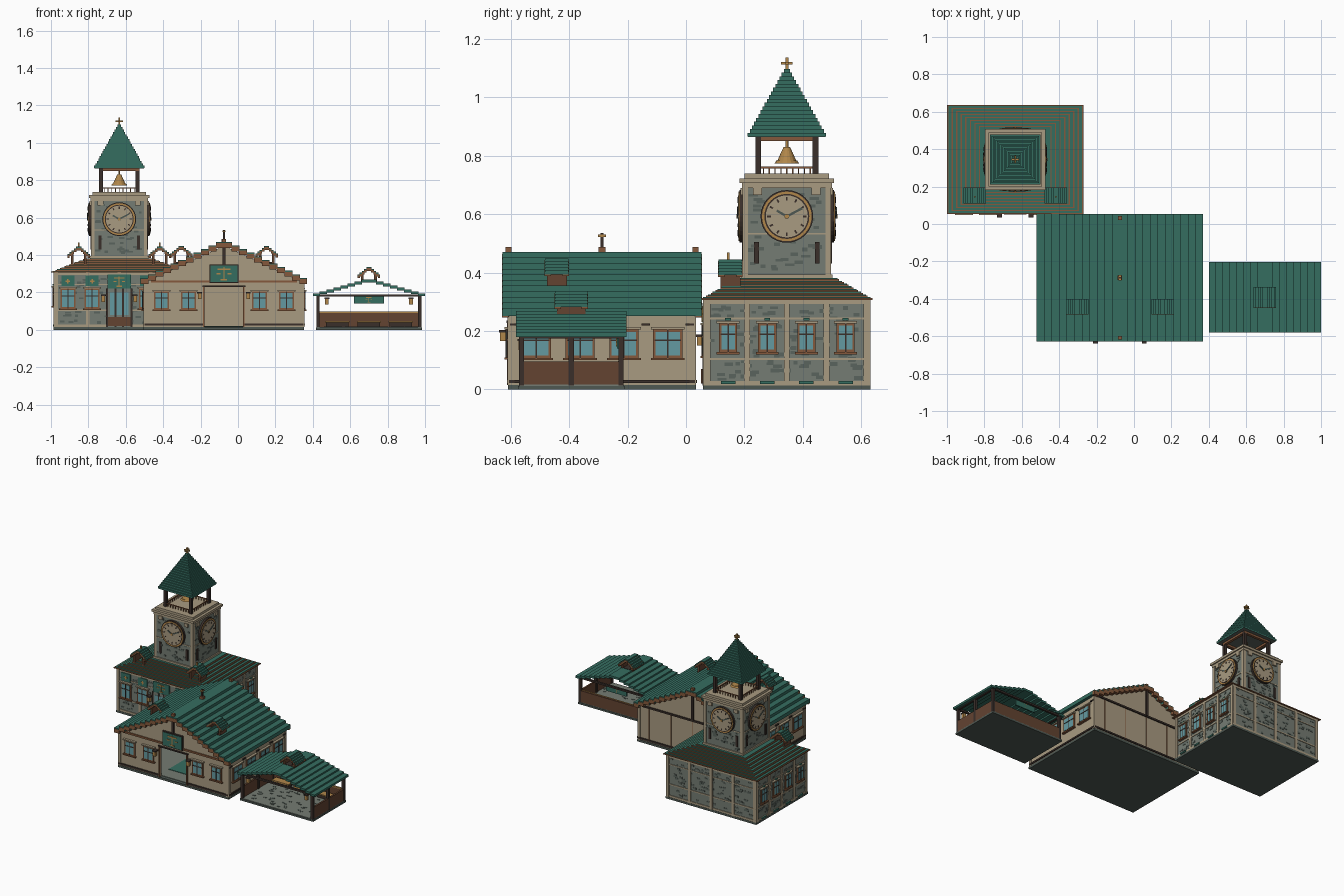
import bpy, bmesh, math, random
from mathutils import Matrix, Vector

random.seed(4)
if "Cube" in bpy.data.objects:
    bpy.data.objects.remove(bpy.data.objects["Cube"])

HEX = dict(teal="356D60", tan="A99B81", stone="757C73", dark_stone="5A645D", brown="634331",
           dark_wood="3A2F2A", trim="85593C", gold="B0864A", glass="649AA1", base="4E5852")
MATS, PARTS = {}, {}


def linear(v):
    return v / 12.92 if v <= 0.04045 else ((v + 0.055) / 1.055) ** 2.4


for key, code in HEX.items():
    rgba = [linear(int(code[i:i + 2], 16) / 255) for i in (0, 2, 4)] + [1]
    m = bpy.data.materials.new(key)
    m.use_nodes = True
    m.diffuse_color = rgba
    m.node_tree.nodes["Principled BSDF"].inputs["Base Color"].default_value = rgba
    MATS[key] = m


def mesh(name, mat):
    return PARTS.setdefault((name, mat), bmesh.new()) if (name, mat) not in PARTS else PARTS[name, mat]


def box(name, mat, x, y, z, frame=Matrix()):
    """Box from three (low, high) ranges, placed in a frame."""
    mid = Vector([(a + b) / 2 for a, b in (x, y, z)])
    size = [b - a for a, b in (x, y, z)]
    bmesh.ops.create_cube(mesh(name, mat), size=1,
                          matrix=frame @ Matrix.Translation(mid) @ Matrix.Diagonal((*size, 1)))


def slab(name, mat, hx, hy, z0, z1, frame):
    box(name, mat, (-hx, hx), (-hy, hy), (z0, z1), frame)


def disc(name, mat, r1, r2, depth, frame, n=24):
    bmesh.ops.create_cone(mesh(name, mat), cap_ends=True, segments=n, radius1=r1, radius2=r2,
                          depth=depth, matrix=frame)


def prism(name, mat, profile, y0, y1, frame):
    bm = mesh(name, mat)
    face = bm.faces.new([bm.verts.new(frame @ Vector((x, y0, z))) for x, z in profile])
    new = bmesh.ops.extrude_face_region(bm, geom=[face])["geom"]
    bmesh.ops.translate(bm, vec=(0, y1 - y0, 0), verts=[v for v in new if isinstance(v, bmesh.types.BMVert)])


def side(frame, k, dist):
    """Frame whose x runs along wall k, with -y pointing out of it."""
    return frame @ Matrix.Rotation(k * math.pi / 2, 4, "Z") @ Matrix.Translation((0, -dist, 0))


def plate(name, mat, wall, u, w, z0, z1, d):
    box(name, mat, (u - w / 2, u + w / 2), (-d, 0.002), (z0, z1), wall)


def window(name, wall, u, w, z0, z1):
    plate(name, "trim", wall, u, w, z0, z1, 0.008)
    plate(name, "glass", wall, u, w - 0.016, z0 + 0.008, z1 - 0.008, 0.010)
    plate(name, "dark_wood", wall, u, 0.005, z0, z1, 0.012)
    zm = z0 + (z1 - z0) * 0.6
    plate(name, "dark_wood", wall, u, w - 0.01, zm, zm + 0.005, 0.012)
    for z in (z0 - 0.008, z1):
        plate(name, "tan" if z > z0 else "trim", wall, u, w + 0.016, z, z + 0.008, 0.016)


def stones(name, wall, half, z0, z1, n):
    for _ in range(n):
        w, h = random.uniform(0.015, 0.035), random.uniform(0.008, 0.014)
        u, z = random.uniform(w - half, half - w), random.uniform(z0, z1 - h)
        plate(name, "dark_stone", wall, u, w, z, z + h, 0.002)


def gable_roof(name, frame, half, hy, top, drop, n, thick, edge=None):
    step = half / n
    for i in range(n):
        z = top - drop * i
        for s in (-1, 1):
            x = sorted((s * step * i, s * step * (i + 1) + s * 0.002 * (i < n - 1)))
            box(name, "teal", x, (-hy, hy), (z - thick, z), frame)
            if edge:
                for e in (-1, 1):
                    box(name + "_edge", edge, x, sorted((e * (hy - 0.02), e * (hy + 0.002))),
                        (z - thick - 0.006, z - 0.006), frame)


def dormer(name, x, y, z0, top, hy=0.04):
    f = Matrix.Translation((x, y, 0))
    gable_roof(name + "_roof", f, 0.06, hy, top, 0.01, 5, 0.014, "trim")
    for s in (-1, 1):
        box(name + "_wall", "brown", sorted((s * 0.028, s * 0.042)), (0.006 - hy, hy - 0.006), (z0, top - 0.036), f)
    slab(name + "_wall", "dark_wood", 0.042, hy - 0.006, z0, z0 + 0.012, f)


def balance(name, wall, u, z, s, d):
    """Gold ornament: post, beam and two hanging pans."""
    for du, w, a, b in ((0, 0.1, -0.5, 0.5), (0, 1, 0.3, 0.42), (-0.42, 0.3, -0.05, 0.05),
                        (0.42, 0.3, -0.05, 0.05), (0, 0.5, -0.5, -0.4)):
        plate(name, "gold", wall, u + du * s, w * s, z + a * s, z + b * s, d)


def lantern(name, frame, u, z, d=0.02):
    box(name, "gold", (u - 0.01, u + 0.01), (-d - 0.012, -d + 0.008), (z, z + 0.03), frame)
    box(name, "dark_wood", (u - 0.013, u + 0.013), (-d - 0.015, 0), (z + 0.03, z + 0.038), frame)


# Clock hall: walls, pilasters, windows and hip roof
A = Matrix.Translation((-0.635, 0.345, 0))
AX, AY = 0.345, 0.28
slab("hall_base", "base", AX + 0.006, AY + 0.006, 0, 0.014, A)
slab("hall_walls", "stone", AX, AY, 0.014, 0.312, A)
for k in range(4):
    half, dist = (AX, AY) if k % 2 == 0 else (AY, AX)
    w = side(A, k, dist)
    stones("hall_stones", w, half, 0.03, 0.29, 110)
    for z, h in ((0.014, 0.014), (0.1, 0.008), (0.24, 0.006), (0.292, 0.02)):
        plate("hall_bands", "tan", w, 0, half * 2 + 0.006, z, z + h, 0.004)
    for i in range(5):
        plate("hall_pilasters", "tan", w, (i / 2 - 1) * (half - 0.008), 0.02, 0.014, 0.312, 0.006)
    if k % 2:
        for i in range(4):
            u = (i - 1.5) * 0.134
            window("hall_window", w, u, 0.062, 0.128, 0.226)
            plate("hall_planter", "teal", w, u, 0.05, 0.018, 0.028, 0.01)
            plate("hall_window_sprig", "teal", w, u, 0.02, 0.236, 0.244, 0.012)
front = side(A, 0, AY)
for u in (-0.275, -0.145, 0.145, 0.275):
    window("hall_window", front, u, 0.08, 0.115, 0.22)
    plate("hall_sign", "teal", front, u, 0.07, 0.234, 0.29, 0.007)
    plate("hall_sign", "gold", front, u, 0.024, 0.257, 0.265, 0.009)
    plate("hall_sign", "gold", front, u, 0.008, 0.249, 0.273, 0.009)
plate("hall_door", "stone", front, 0, 0.14, 0.014, 0.22, 0.007)
plate("hall_door", "glass", front, 0, 0.1, 0.08, 0.2, 0.008)
for u in (-0.065, -0.02, 0.02, 0.065):
    plate("hall_door", "dark_wood", front, u, 0.01, 0.014, 0.22, 0.009)
plate("hall_bench", "brown", front, 0, 0.12, 0.02, 0.07, 0.014)
plate("hall_door_sign", "teal", front, 0, 0.125, 0.222, 0.295, 0.009)
balance("hall_door_emblem", front, 0, 0.258, 0.055, 0.012)
for u in (-0.085, 0.085):
    lantern("hall_lantern", front, u, 0.15, 0.015)
STEPS = 8
for i in range(STEPS):
    t = i / STEPS
    hx, hy, z = 0.365 - 0.195 * t, 0.2925 - 0.13 * t, 0.306 + 0.075 * t
    slab("hall_roof_edge", "trim", hx, hy, z, z + 0.006, A)
    slab("hall_roof", "teal", hx - 0.007, hy - 0.006, z + 0.002, z + 0.0095, A)
for s in (-1, 1):
    dormer("hall_dormer", -0.635 + s * 0.217, 0.152, 0.335, 0.445)
    box("hall_dormer_finial", "gold", (-0.004, 0.004), (-0.004, 0.004), (0.44, 0.468),
        Matrix.Translation((-0.635 + s * 0.217, 0.145, 0)))

# Tower: shaft, corners, clocks, belfry
H = 0.148
slab("tower_shaft", "stone", H, H, 0.3, 0.72, A)
slab("tower_foot", "tan", H + 0.008, H + 0.008, 0.38, 0.394, A)
for hw, z in ((H + 0.006, 0.69), (H + 0.014, 0.706), (H - 0.004, 0.722)):
    slab("tower_cornice", "tan", hw, hw, z, z + 0.016, A)
for k in range(4):
    w = side(A, k, H)
    stones("tower_stones", w, H, 0.4, 0.68, 50)
    for s in (-1, 1):
        plate("tower_corner", "tan", w, s * (H - 0.006), 0.018, 0.39, 0.7, 0.004)
        plate("tower_slit", "dark_wood", w, s * 0.104, 0.016, 0.43, 0.505, 0.006)
        plate("tower_bracket", "tan", w, s * 0.1, 0.03, 0.665, 0.69, 0.01)
    plate("tower_band", "tan", w, 0, 0.29, 0.53, 0.536, 0.003)
    # Clock dial with ticks and hands
    dial = w @ Matrix.Translation((0, 0, 0.592)) @ Matrix.Rotation(math.pi / 2, 4, "X")
    for mat, r, d in (("dark_wood", 0.09, 0.028), ("gold", 0.085, 0.034), ("dark_wood", 0.077, 0.036), ("tan", 0.072, 0.038)):
        disc("clock", mat, r, r, d, dial, 32)
    for i in range(12):
        f = dial @ Matrix.Rotation(i * math.pi / 6, 4, "Z")
        box("clock_ticks", "dark_wood", (-0.003, 0.003), (0.055, 0.067), (0.018, 0.021), f)
    for angle, length in ((60, 0.04), (-62, 0.06)):
        f = dial @ Matrix.Rotation(math.radians(angle), 4, "Z")
        box("clock_hands", "base", (-0.004, 0.004), (-0.008, length), (0.019, 0.023), f)
    disc("clock_hub", "gold", 0.008, 0.008, 0.05, dial, 12)
    # Belfry posts and railing
    f = side(A, k, 0)
    box("belfry_post", "dark_wood", (0.088, 0.108), (-0.108, -0.088), (0.735, 0.87), f)
    box("belfry_rail", "trim", (-0.1, 0.1), (-0.102, -0.096), (0.756, 0.762), f)
    box("belfry_beam", "trim", (-0.108, 0.108), (-0.108, -0.09), (0.85, 0.866), f)
    for i in range(-4, 5):
        box("belfry_rail", "trim", (i * 0.02 - 0.002, i * 0.02 + 0.002), (-0.101, -0.097), (0.735, 0.758), f)
LAYERS = 18
for i in range(LAYERS):
    hw, z = 0.131 * (1 - i / LAYERS) + 0.003, 0.865 + 0.0129 * i
    slab("spire_roof", "teal", hw, hw, z, z + 0.0129, A)
    slab("spire_edge", "dark_stone", hw - 0.001, hw - 0.001, z - 0.001, z + 0.001, A)
slab("spire_finial", "gold", 0.005, 0.005, 1.09, 1.135, A)
slab("spire_finial", "gold", 0.02, 0.005, 1.112, 1.12, A)
slab("spire_finial", "gold", 0.005, 0.02, 1.112, 1.12, A)
for r1, r2, z, d in ((0.042, 0.036, 0.778, 0.01), (0.032, 0.02, 0.797, 0.028), (0.02, 0.011, 0.82, 0.02), (0.005, 0.005, 0.845, 0.04)):
    disc("bell", "gold", r1, r2, d, A @ Matrix.Translation((0, 0, z)), 16)

# Gabled hall: hollow walls, doorway and roof
B = Matrix.Translation((-0.075, -0.2875, 0))
BX, BY, T = 0.425, 0.3175, 0.02
slab("barn_base", "base", BX + 0.004, BY + 0.004, 0, 0.015, B)
slab("barn_floor", "stone", BX - T, BY - T, 0.015, 0.018, B)
slab("barn_rug", "teal", 0.12, 0.2, 0.018, 0.021, B)
DOOR = 0.107
outline = [(-BX, 0.23), (BX, 0.23), (BX, 0.254), (0, 0.45), (-BX, 0.254)]
for s in (-1, 1):
    prism("barn_gable", "tan", outline, s * BY, s * (BY - T), B)
    box("barn_walls", "tan", sorted((s * BX, s * (BX - T))), (-BY, BY), (0.015, 0.255), B)
    box("barn_walls", "tan", sorted((s * BX, s * DOOR)), (-BY, T - BY), (0.015, 0.23), B)
box("barn_walls", "tan", (-BX, BX), (BY - T, BY), (0.015, 0.23), B)
gable_roof("barn_roof", B, 0.445, 0.34, 0.47, 0.0192, 11, 0.026, "trim")
for k in range(4):
    half, dist = (BX, BY) if k % 2 == 0 else (BY, BX)
    w = side(B, k, dist)
    for s in (-1, 1):
        plate("barn_corner", "tan", w, s * (half - 0.008), 0.02, 0.015, 0.25, 0.005)
        if k == 0:
            plate("barn_skirt", "dark_wood", w, s * (half + DOOR) / 2, half - DOOR, 0.022, 0.033, 0.007)
            plate("barn_door_frame", "trim", w, s * DOOR, 0.008, 0.015, 0.23, 0.008)
            lantern("barn_lantern", w, s * 0.13, 0.165)
            for u in (0.19, 0.335):
                window("barn_window", w, s * u, 0.08, 0.11, 0.205)
    if k:
        plate("barn_skirt", "dark_wood", w, 0, half * 2, 0.022, 0.033, 0.007)
    if k % 2:
        for i in range(4):
            window("barn_window", w, (i - 1.5) * 0.15, 0.1, 0.108, 0.205)
        for i in range(5):
            plate("barn_tie", "dark_wood", w, (i - 2) * 0.15, 0.03, 0.218, 0.225, 0.008)
    else:
        plate("gable_beam", "trim" if k == 0 else "dark_wood", w, 0, 0.78, 0.252, 0.264, 0.008)
        plate("gable_post", "dark_wood", w, 0, 0.014, 0.26, 0.45, 0.012)
        for i in range(5 if k else 0):
            plate("back_batten", "trim", w, (i - 2) * 0.17, 0.004, 0.033, 0.25, 0.003)
w = side(B, 0, BY)
plate("barn_lintel", "dark_wood", w, 0, 0.23, 0.228, 0.236, 0.01)
plate("barn_sign", "dark_wood", w, 0, 0.156, 0.25, 0.35, 0.014)
plate("barn_sign", "teal", w, 0, 0.146, 0.255, 0.345, 0.016)
balance("barn_emblem", w, 0, 0.3, 0.07, 0.019)
for s in (-1, 1):
    dormer("barn_dormer", -0.075 + s * 0.228, -0.442, 0.35, 0.448)
    slab("ridge_finial", "trim", 0.01, 0.01, 0.465, 0.487, B @ Matrix.Translation((0, s * 0.32, 0)))
slab("ridge_vane", "trim", 0.012, 0.012, 0.465, 0.487, B)
slab("ridge_vane", "dark_wood", 0.005, 0.005, 0.48, 0.535, B)
slab("ridge_vane", "gold", 0.008, 0.014, 0.522, 0.53, B)

# Open pavilion: floor, low walls, posts, benches and roof
C = Matrix.Translation((0.7, -0.3925, 0))
CX, CY = 0.28, 0.178
slab("pavilion_base", "base", CX + 0.004, CY + 0.004, 0, 0.012, C)
slab("pavilion_floor", "stone", CX, CY, 0.012, 0.016, C)
for i in range(70):
    x, y = random.uniform(-0.25, 0.25), random.uniform(-0.16, 0.14)
    box("pavilion_cobbles", "dark_stone", (x, x + 0.02), (y, y + 0.012), (0.015, 0.018), C)
box("pavilion_wall", "brown", (-CX, CX), (CY - 0.012, CY), (0.014, 0.095), C)
for s in (-1, 1):
    box("pavilion_wall", "brown", sorted((s * CX, s * (CX - 0.012))), (-CY, CY), (0.014, 0.095), C)
    for y in (-1, 0, 1):
        slab("pavilion_post", "dark_wood", 0.009, 0.009, 0.014, 0.19, C @ Matrix.Translation((s * (CX - 0.008), y * (CY - 0.008), 0)))
    box("pavilion_beam", "dark_wood", (-CX, CX), sorted((s * CY, s * (CY - 0.014))), (0.178, 0.19), C)
    box("pavilion_beam", "dark_wood", sorted((s * CX, s * (CX - 0.014))), (-CY, CY), (0.174, 0.19), C)
    lantern("pavilion_lantern", side(C, 0, CY - 0.014), s * 0.225, 0.135, 0.005)
plate("pavilion_rail", "gold", side(C, 0, -CY + 0.012), 0, 0.53, 0.09, 0.097, 0.006)
for u in (-0.17, 0, 0.17):
    box("bench", "gold", (u - 0.065, u + 0.065), (0.1, 0.15), (0.04, 0.048), C)
    box("bench", "dark_wood", (u - 0.06, u + 0.06), (0.11, 0.145), (0.016, 0.04), C)
w = side(C, 0, -CY + 0.016)
plate("pavilion_sign", "teal", w, 0, 0.16, 0.14, 0.186, 0.006)
balance("pavilion_emblem", w, 0, 0.162, 0.03, 0.009)
gable_roof("pavilion_roof", C, 0.3, 0.1885, 0.268, 0.0105, 8, 0.0145)
dormer("pavilion_cupola", 0.7, -0.3925, 0.258, 0.336, 0.055)

# Turn every collected part into an object
for (name, mat), bm in PARTS.items():
    bmesh.ops.recalc_face_normals(bm, faces=bm.faces)
    data = bpy.data.meshes.new(name)
    bm.to_mesh(data)
    bm.free()
    data.materials.append(MATS[mat])
    bpy.context.collection.objects.link(bpy.data.objects.new(name + "_" + mat, data))
